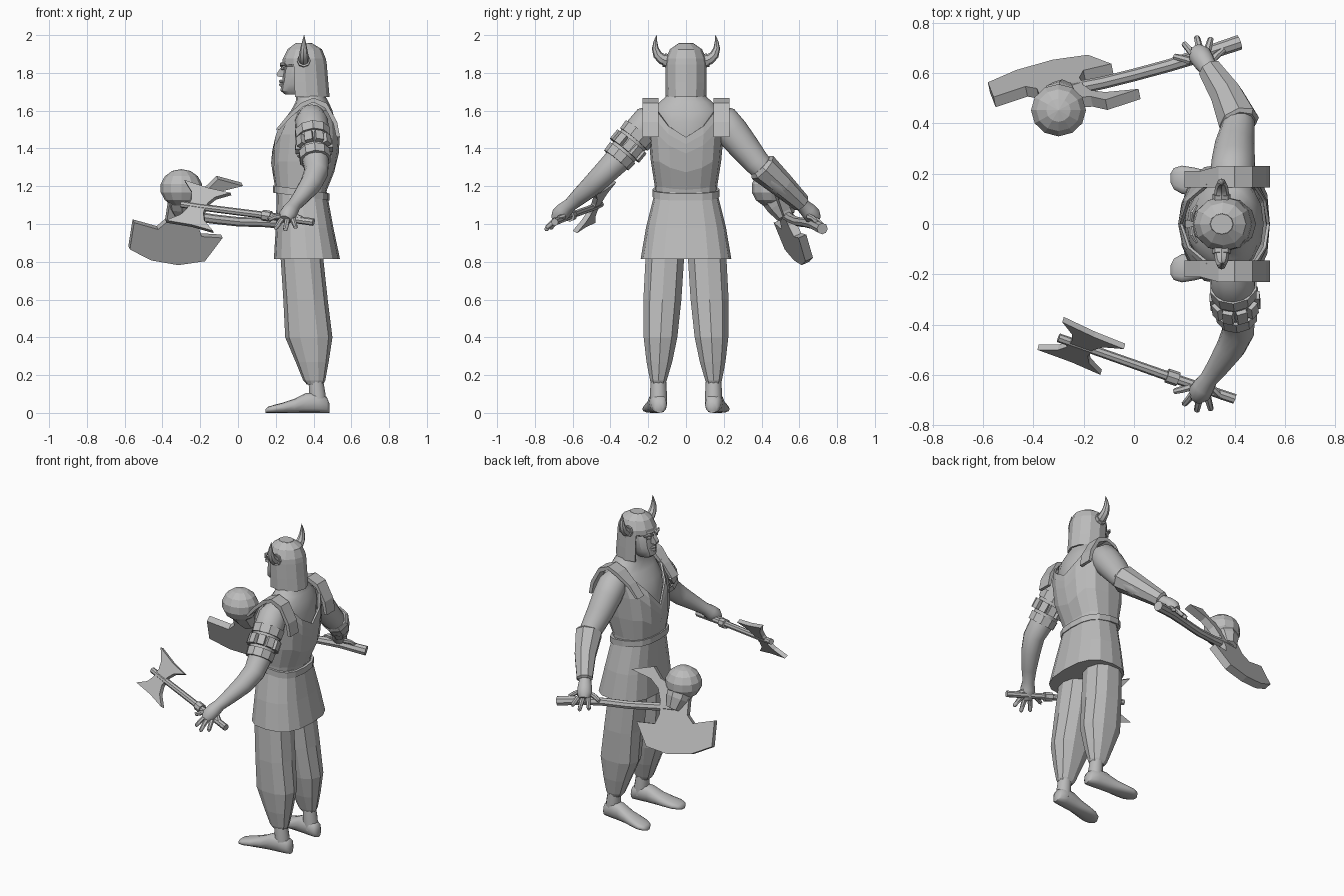
import bpy, bmesh, math
from mathutils import Vector as V

grey = bpy.data.materials.new("plain grey")
grey.diffuse_color = (0.5, 0.5, 0.5, 1)


def finish(name, bm, smooth=None):
    bmesh.ops.recalc_face_normals(bm, faces=bm.faces)
    me = bpy.data.meshes.new(name)
    bm.to_mesh(me)
    bm.free()
    me.materials.append(grey)
    ob = bpy.data.objects.new(name, me)
    bpy.context.collection.objects.link(ob)
    if smooth:
        bpy.ops.object.select_all(action='DESELECT')
        ob.select_set(True)
        bpy.context.view_layer.objects.active = ob
        bpy.ops.object.shade_smooth_by_angle(angle=math.radians(smooth))
    return ob


def ring(c, a, b, n=12, p=1.0):
    """Closed (super)ellipse around c with half axes a and b."""
    pts = []
    for i in range(n):
        t = math.tau * i / n
        x, y = math.cos(t), math.sin(t)
        pts.append(V(c) + V(a) * math.copysign(abs(x) ** p, x) + V(b) * math.copysign(abs(y) ** p, y))
    return pts


def loft(name, rings, caps=True, smooth=None, keep=lambda k, i: True):
    bm = bmesh.new()
    vs = [[bm.verts.new(p) for p in r] for r in rings]
    n = len(vs[0])
    for k in range(len(vs) - 1):
        for i in range(n):
            j = (i + 1) % n
            if keep(k, i):
                bm.faces.new((vs[k][i], vs[k][j], vs[k + 1][j], vs[k + 1][i]))
    if caps:
        bm.faces.new(vs[0])
        bm.faces.new(vs[-1])
    return finish(name, bm, smooth)


def tube(name, path, n=10, smooth=None, s=1):
    """Round tube through (x, y, z, radius) points; s mirrors it in y."""
    pts = [V((x, y * s, z)) for x, y, z, r in path]
    rings = []
    for i, p in enumerate(pts):
        t = (pts[min(i + 1, len(pts) - 1)] - pts[max(i - 1, 0)]).normalized()
        a = t.cross(V((1, 0, 0)) if abs(t.x) < 0.8 else V((0, 0, 1))).normalized()
        rings.append(ring(p, a * path[i][3], t.cross(a) * path[i][3], n))
    return loft(name, rings, True, smooth)


def column(name, prof, n=14, p=0.8, caps=True, smooth=None, keep=lambda k, i: True):
    """Upright loft from (z, x_front, x_back, half width) rows."""
    return loft(name, [ring(((a + b) / 2, 0, z), ((b - a) / 2, 0, 0), (0, w, 0), n, p)
                       for z, a, b, w in prof], caps, smooth, keep)


def plate(name, o, u, v, outline, thick):
    """Flat outline in the u-v plane, extruded to both sides."""
    u = V(u).normalized()
    w = u.cross(V(v)).normalized()
    v = w.cross(u)
    return loft(name, [[V(o) + u * a + v * b + w * h for a, b in outline]
                       for h in (-thick / 2, thick / 2)])


def lerp(table, x):
    for a, b in zip(table, table[1:]):
        if x <= b[0]:
            f = max(0, (x - a[0]) / (b[0] - a[0]))
            return [q + (r - q) * f for q, r in zip(a[1:], b[1:])]
    return list(table[-1][1:])


# tunic top: columns that stop at the scooped neckline
chest = [(1.15, .205, .465, .162), (1.2, .195, .475, .165), (1.32, .175, .53, .185),
         (1.48, .19, .54, .2), (1.56, .235, .525, .205), (1.66, .30, .49, .21)]
back_line = [(0, 1.46), (.07, 1.48), (.14, 1.6), (.2, 1.6)]
front_line = [(0, 1.39), (.07, 1.46), (.14, 1.6), (.2, 1.6)]
rows = []
for f in (0, .1, .4, .72, .88, 1):
    row = []
    for i in range(16):
        t = math.tau * i / 16
        c, s = math.cos(t), math.sin(t)
        top = lerp(back_line if c > 0 else front_line, abs(s) ** .8 * .2)[0]
        z = 1.15 + (top - 1.15) * f
        a, b, w = lerp(chest, z)
        row.append(V(((a + b) / 2 + math.copysign(abs(c) ** .7, c) * (b - a) / 2,
                      math.copysign(abs(s) ** .8, s) * w, z)))
    rows.append(row)
tunic = loft("tunic_top", rows, caps=False)
tunic.modifiers.new("thickness", 'SOLIDIFY').thickness = 0.012

# tunic skirt and belt sloping down to the back
column("tunic_skirt", [(.815, .19, .54, .24), (.98, .2, .505, .212), (1.17, .205, .47, .165)], 16, .75)
belt = column("belt", [(1.145, .2, .47, .165), (1.145, .185, .485, .178),
                       (1.183, .185, .485, .178), (1.183, .2, .47, .165)], 16, .75)
for vert in belt.data.vertices:
    vert.co.z += (.335 - vert.co.x) * .14

# chest, shoulders and neck skin
column("torso_skin", [(1.3, .2, .5, .16), (1.45, .21, .515, .175), (1.54, .235, .515, .19),
                      (1.6, .28, .5, .185), (1.645, .305, .48, .14), (1.69, .31, .455, .09),
                      (1.76, .305, .44, .07)], 16, .95, True, 60)

# head with face
column("head", [(1.685, .25, .38, .035), (1.705, .225, .42, .055), (1.735, .228, .43, .07),
                (1.76, .235, .44, .08), (1.81, .24, .445, .085), (1.835, .25, .445, .085),
                (1.85, .233, .445, .085), (1.88, .25, .445, .085)], 12, .8, True, 30)
plate("nose", (.24, 0, 1.8), (1, 0, 0), (0, 0, 1),
      [(.01, .045), (-.008, .035), (-.036, -.005), (-.03, -.02), (.01, -.022)], .03)
for z in (1.755, 1.737):
    tube("lip", [(.24, -.028, z - .004, .004), (.227, 0, z, .01), (.24, .028, z - .004, .004)], 6, 40)
for s in (1, -1):
    tube("eye", [(.238, .022, 1.822, .006), (.236, .035, 1.824, .01), (.245, .052, 1.822, .006)], 6, 40, s)
    tube("brow", [(.228, .012, 1.838, .008), (.232, .045, 1.848, .01), (.25, .075, 1.842, .006)], 6, None, s)

# helmet, open over the face
helmet = column("helmet", [(1.672, .24, .485, .108), (1.75, .24, .478, .109), (1.845, .236, .47, .109),
                           (1.875, .237, .465, .108), (1.925, .262, .445, .085), (1.955, .302, .395, .042)],
                12, 1, False, None, lambda k, i: k > 1 or not 4 <= i <= 7)
helmet.modifiers.new("thickness", 'SOLIDIFY').thickness = 0.01
column("helmet_cap", [(1.952, .302, .395, .042), (1.957, .304, .393, .04)], 12, 1)

# limbs that exist on both sides
fingers = [(.162, .665, 1.015), (.2, .715, .972), (.25, .74, .962), (.305, .735, .975), (.355, .69, 1.005)]
strap = [(.20, 1.5), (.262, 1.575), (.335, 1.642), (.4, 1.668), (.47, 1.64), (.525, 1.54), (.54, 1.46),
         (.52, 1.46), (.505, 1.53), (.46, 1.615), (.4, 1.645), (.345, 1.62), (.275, 1.56), (.22, 1.5)]
for s, side in ((1, "left"), (-1, "right")):
    tube(side + "_horn", [(.348, .095, 1.865, .03), (.348, .125, 1.872, .029), (.348, .15, 1.895, .025),
                          (.348, .163, 1.93, .018), (.349, .162, 1.965, .01), (.35, .156, 2.0, .001)], 8, 40, s)
    tube(side + "_horn_socket", [(.348, .09, 1.862, .036), (.348, .118, 1.868, .036)], 8, None, s)
    loft(side + "_shoulder_strap", [[V((x, s * (y + (.02 if y > .2 and x > .3 else 0)), z)) for x, z in strap]
                                    for y in (.145, .21)])
    # trousers
    loft(side + "_trouser_leg", [ring(((a + b) / 2, s * (c + d) / 2, z), ((b - a) / 2, 0, 0), (0, (d - c) / 2, 0), 10, .85)
         for z, a, b, c, d in ((.15, .365, .45, .11, .182), (.172, .345, .462, .1, .192), (.27, .305, .48, .07, .212),
                               (.4, .25, .5, .042, .228), (.6, .24, .475, .02, .23), (.83, .225, .45, .005, .218))])
    # foot and ankle
    loft(side + "_foot", [ring((x, s * y, h / 2), (0, w, 0), (0, 0, h / 2), 12, .8)
         for x, y, w, h in ((.484, .142, .02, .05), (.47, .142, .04, .085), (.42, .147, .047, .11), (.36, .153, .047, .105),
                            (.3, .16, .05, .075), (.24, .168, .056, .055), (.19, .176, .056, .042),
                            (.158, .18, .042, .032), (.145, .182, .018, .018))], True, 50)
    tube(side + "_ankle", [(.425, .145, .04, .045), (.42, .146, .1, .045), (.41, .146, .19, .04)], 10, 50, s)
    # arm, palm and spread fingers
    tube(side + "_arm", [(.39, .14, 1.57, .07), (.39, .2, 1.54, .088), (.395, .245, 1.485, .088),
                         (.4, .31, 1.405, .08), (.412, .375, 1.325, .069), (.415, .425, 1.275, .064),
                         (.385, .49, 1.21, .058), (.335, .565, 1.145, .045), (.297, .615, 1.1, .036),
                         (.278, .645, 1.073, .043), (.262, .67, 1.045, .046), (.252, .69, 1.022, .03)], 14, 60, s)
    for k, (x, y, z) in enumerate(fingers):
        bx, by, bz = .225 + k * .02, .672 - abs(k - 2) * .012, 1.04
        tube("%s_finger_%d" % (side, k + 1),
             [(bx, by, bz, .016), (bx * .5 + x * .5, by * .45 + y * .55, bz * .4 + z * .6 + .012, .0145),
              (x, y, z + .008, .012), (x, y, z, .006)], 7, 50, s)

# bracer on the left forearm
tube("bracer", [(.42, .395, 1.31, .07), (.417, .405, 1.3, .083), (.37, .51, 1.205, .067),
                (.303, .612, 1.11, .05), (.3, .617, 1.105, .036)], 8)

# studded armbands around the right upper arm
a, b = V((.395, -.25, 1.48)), V((.41, -.375, 1.33))
axis = (b - a).normalized()
for k, f in enumerate((.08, .82)):
    c = a.lerp(b, f)
    tube("armband_%d" % (k + 1), [(*(c - axis * .026), .097 - k * .01), (*(c + axis * .026), .094 - k * .01)], 10)
e1 = axis.cross(V((1, 0, 0))).normalized()
e2 = axis.cross(e1)
mid = a.lerp(b, .45)
for i in range(10):
    t = math.tau * (i + .5) / 10
    d = e1 * math.cos(t) + e2 * math.sin(t)
    plate("armband_stud_%d" % (i + 1), mid + d * .084, axis, axis.cross(d),
          [(-.03, -.021), (.03, -.021), (.03, .021), (-.03, .021)], .03)

# small double axe in the right hand
tube("small_axe_handle", [(.4, -.695, 1.01, .02), (.15, -.61, 1.045, .019), (-.205, -.485, 1.09, .018),
                          (-.3, -.452, 1.105, .018)], 8)
tube("small_axe_collar", [(.175, -.617, 1.04, .029), (.13, -.602, 1.047, .029)], 8)
half = [(.045, .03), (.07, .075), (.14, .122), (.01, .118), (-.135, .13), (-.07, .075), (-.05, .03)]
plate("small_axe_blades", (-.21, -.485, 1.09), (.24, -.1, -.06), (.075, .11, .205),
      half + [(x, -y) for x, y in reversed(half)], .026)

# big axe in the left hand: handle, blade, spike and round hammer head
tube("big_axe_handle", [(.42, .722, .975, .03), (.27, .672, 1.0, .028), (.14, .63, 1.008, .025),
                        (0, .592, 1.012, .025), (-.12, .562, 1.025, .025), (-.3, .525, 1.05, .028)], 8)
o, u, v = (-.28, .53, 1.04), (.47, .11, -.03), (0, .4, -.9)
plate("big_axe_blade", o, u, v, [(-.1, -.07), (-.1, .03), (-.14, .075), (-.275, .045), (-.275, .2), (-.15, .255),
                                 (0, .272), (.14, .24), (.215, .1), (.1, .1), (.075, .04), (.08, -.07)], .045)
plate("big_axe_spike", o, u, v, [(-.03, -.06), (.08, -.04), (.1, -.11), (.15, -.16), (.28, -.205), (.14, -.235),
                                 (.09, -.17), (.0, -.13)], .045)
bm = bmesh.new()
bmesh.ops.create_uvsphere(bm, u_segments=12, v_segments=7, radius=.112)
for vert in bm.verts:
    vert.co = V((vert.co.x, vert.co.y * .95, vert.co.z * .9)) + V((-.3, .452, 1.19))
finish("big_axe_hammer", bm)
tube("big_axe_hammer_neck", [(-.3, .46, 1.17, .085), (-.295, .5, 1.1, .075), (-.285, .53, 1.04, .05)], 8)
